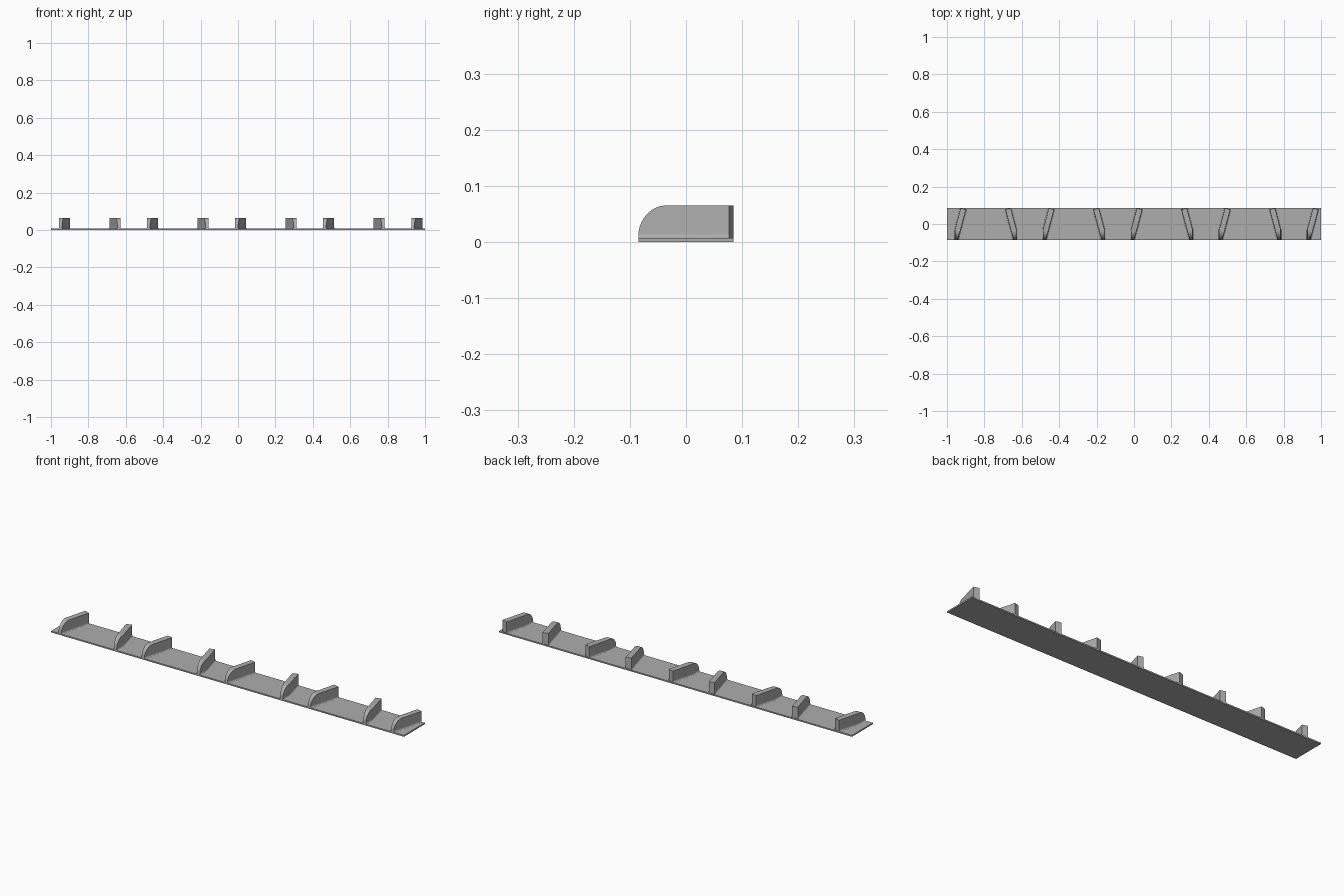
import bpy, bmesh, math

if "Cube" in bpy.data.objects:
    bpy.data.objects.remove(bpy.data.objects["Cube"])

grey = bpy.data.materials.new("mid_grey")
grey.diffuse_color = (0.42, 0.42, 0.42, 1)
grey.use_nodes = True
grey.node_tree.nodes["Principled BSDF"].inputs["Base Color"].default_value = grey.diffuse_color

PLATE_Z = 0.007      # plate thickness
HALF_Y = 0.085       # half depth of the strip
TOP_Z = 0.065        # top of the fins
TILT = math.tan(math.radians(15))


def finish(bm, name):
    bmesh.ops.recalc_face_normals(bm, faces=bm.faces[:])
    me = bpy.data.meshes.new(name)
    bm.to_mesh(me)
    bm.free()
    me.materials.append(grey)
    ob = bpy.data.objects.new(name, me)
    bpy.context.collection.objects.link(ob)
    bpy.ops.object.select_all(action='DESELECT')
    ob.select_set(True)
    bpy.context.view_layer.objects.active = ob
    bpy.ops.object.shade_smooth_by_angle(angle=math.radians(32))
    return ob


# Long flat base strip
bm = bmesh.new()
bmesh.ops.create_cube(bm, size=1)
for v in bm.verts:
    v.co = (v.co.x * 2, v.co.y * 2 * HALF_Y, (v.co.z + 0.5) * PLATE_Z)
finish(bm, "base_strip")


def fin_layer(z):
    """Fin outline at height z: rounded nose in front, small flare at the foot."""
    t = min(1, max(0, (z - 0.01) / (TOP_Z - 0.01)))
    front = -0.035 - 0.05 * math.sqrt(1 - t * t)
    u = min(1, (z - PLATE_Z) / 0.008)
    flare = 0.005 * (1 - math.sqrt(1 - (1 - u) ** 2))
    back_r = 0.077
    right = 0.0295 + flare
    left = -0.0295 - flare
    return [(right - (back_r - front) * TILT, front), (right, back_r),
            (0.0015 - flare, HALF_Y), (left, -0.031), (left, front)]


def fin(name, cx, side):
    """Angled fin lofted from stacked outlines; side = -1 mirrors it."""
    heights = [PLATE_Z + 0.008 * (i / 4) ** 1.5 for i in range(5)]
    heights += [0.01 + 0.055 * math.sin(math.radians(a)) for a in range(10, 91, 8)]
    bm = bmesh.new()
    rings = [[bm.verts.new((cx + side * x, y, z)) for x, y in fin_layer(z)]
             for z in sorted(heights)]
    for lo, hi in zip(rings, rings[1:]):
        for i in range(5):
            j = (i + 1) % 5
            bm.faces.new((lo[i], lo[j], hi[j], hi[i]))
    bm.faces.new(rings[0])
    bm.faces.new(rings[-1])
    finish(bm, name)


# Alternating left and right leaning fins
for i in range(5):
    fin(f"right_leaning_fin_{i + 1}", -0.928 + 0.471 * i, 1)
for i in range(4):
    fin(f"left_leaning_fin_{i + 1}", -0.658 + 0.471 * i, -1)
